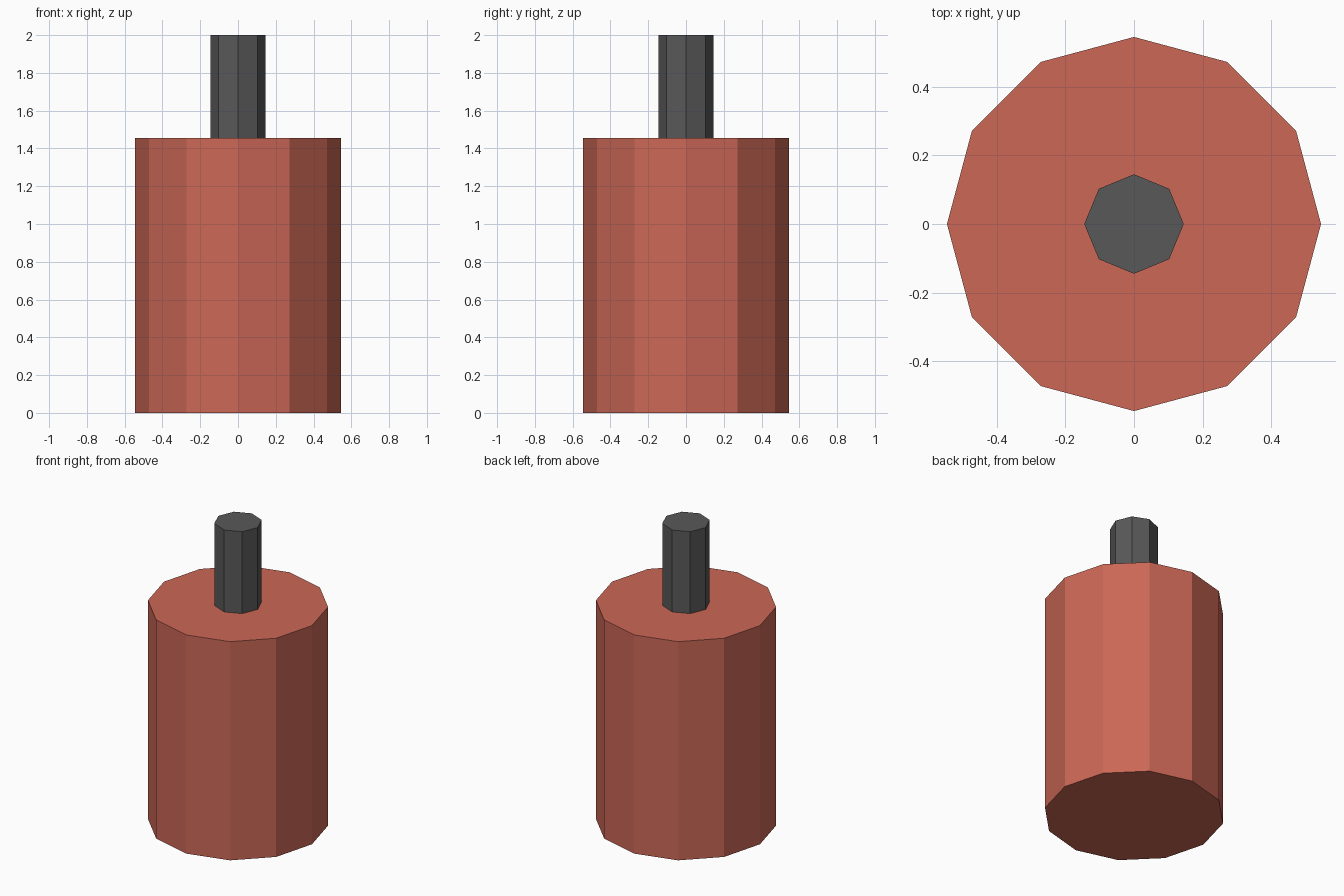
import bpy

if "Cube" in bpy.data.objects:
    bpy.data.objects.remove(bpy.data.objects["Cube"])


def material(name, rgb):
    mat = bpy.data.materials.new(name)
    mat.diffuse_color = (*rgb, 1.0)
    mat.use_nodes = True
    mat.node_tree.nodes["Principled BSDF"].inputs["Base Color"].default_value = mat.diffuse_color
    return mat


def prism(name, sides, radius, z0, z1, mat):
    # Upright flat-sided cylinder with corners on the x and y axes
    bpy.ops.mesh.primitive_cylinder_add(
        vertices=sides, radius=radius, depth=z1 - z0, location=(0, 0, (z0 + z1) / 2))
    obj = bpy.context.object
    obj.name = name
    obj.data.materials.append(mat)
    return obj


red = material("brick_red", (0.60, 0.137, 0.094))
grey = material("dark_grey", (0.098, 0.098, 0.098))

BODY_TOP = 1.455

# Wide twelve-sided body
prism("body", 12, 0.545, 0.0, BODY_TOP, red)

# Thin eight-sided stem on top
prism("stem", 8, 0.145, BODY_TOP, 2.0, grey)
